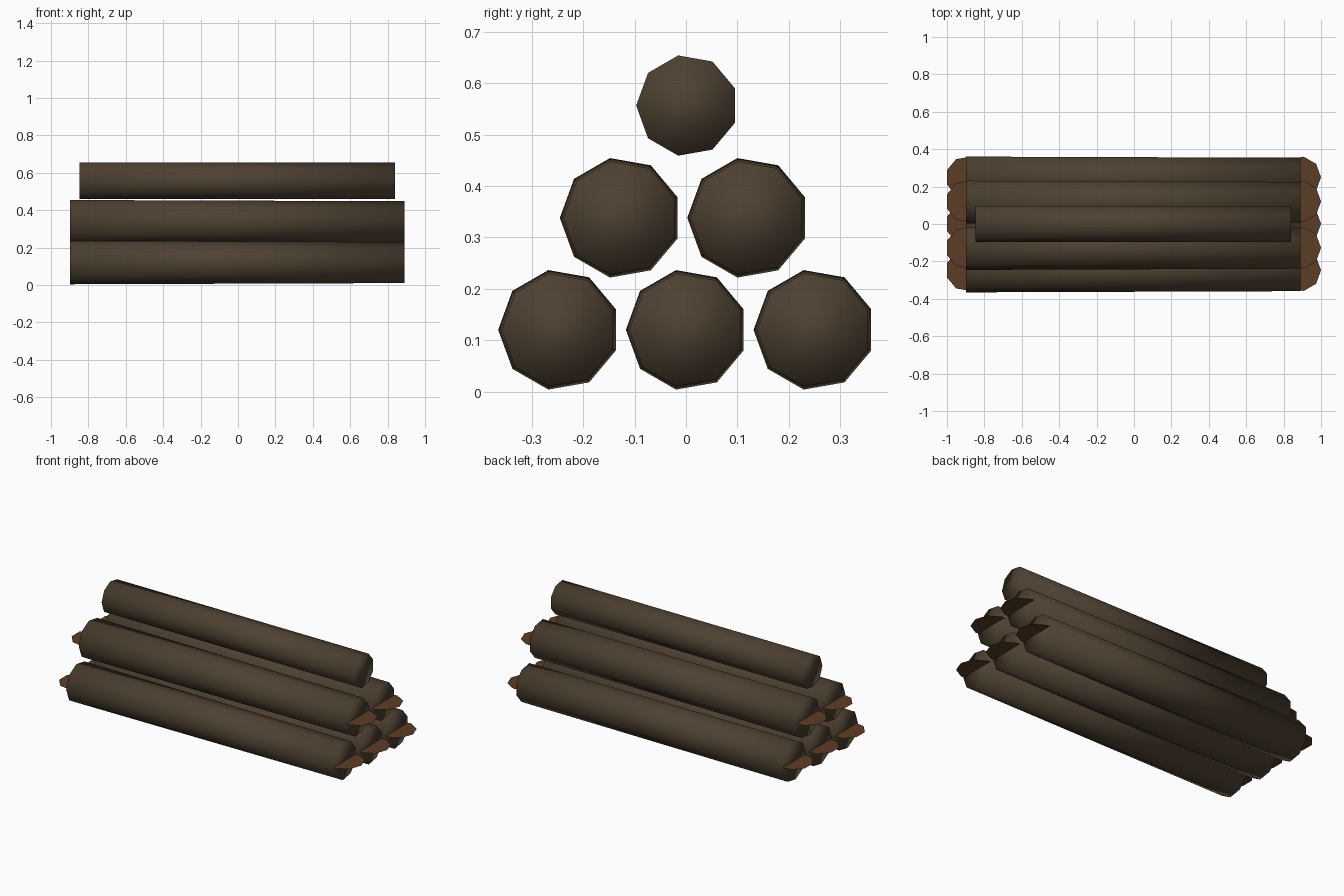
import bpy, bmesh, math

if "Cube" in bpy.data.objects:
    bpy.data.objects.remove(bpy.data.objects["Cube"])

SIDES = 9


def material(name, rgb):
    m = bpy.data.materials.new(name)
    m.diffuse_color = (*rgb, 1.0)
    m.use_nodes = True
    m.node_tree.nodes["Principled BSDF"].inputs["Base Color"].default_value = m.diffuse_color
    return m


bark = material("dark_bark", (0.076, 0.053, 0.031))
wood = material("cut_wood", (0.107, 0.047, 0.018))


def finish(name, bm, mat, smooth):
    mesh = bpy.data.meshes.new(name)
    bm.to_mesh(mesh)
    bm.free()
    mesh.materials.append(mat)
    for p in mesh.polygons:
        p.use_smooth = smooth
    ob = bpy.data.objects.new(name, mesh)
    bpy.context.collection.objects.link(ob)


def log(name, y, z, x0, x1, r0, r1):
    """Closed nine-sided log along x, one corner pointing to -y."""
    bm = bmesh.new()
    rings = []
    for x, r in ((x0, r0), (x1, r1)):
        ring = []
        for i in range(SIDES):
            a = 2 * math.pi * i / SIDES
            ring.append(bm.verts.new((x, y - r * math.cos(a), z + r * math.sin(a))))
        rings.append(ring)
    for i in range(SIDES):
        j = (i + 1) % SIDES
        bm.faces.new((rings[0][i], rings[0][j], rings[1][j], rings[1][i]))
    bm.faces.new(rings[0])
    bm.faces.new(rings[1])
    bmesh.ops.recalc_face_normals(bm, faces=bm.faces)
    finish(name, bm, bark, True)


def disc(name, x, y, z, r):
    """Flat horizontal wood plate, half sunk in the log end."""
    bm = bmesh.new()
    bm.faces.new([bm.verts.new((x + r * math.cos(2 * math.pi * i / SIDES),
                                y + r * math.sin(2 * math.pi * i / SIDES), z))
                  for i in range(SIDES)])
    finish(name, bm, wood, False)


# Two lower rows: tapered logs with a wood plate at each end
rows = {"bottom": (0.12, (-0.2475, 0.001, 0.2495)),
        "middle": (0.338, (-0.1275, 0.1205))}
for row, (z, ys) in rows.items():
    for n, y in enumerate(ys, 1):
        log(f"{row}_log_{n}", y, z, -0.897, 0.89, 0.118, 0.1115)
        disc(f"{row}_left_plate_{n}", -0.895, y, z, 0.112)
        disc(f"{row}_right_plate_{n}", 0.888, y, z, 0.112)

# Thinner straight log on top
log("top_log", 0.002, 0.5565, -0.847, 0.84, 0.099, 0.099)
